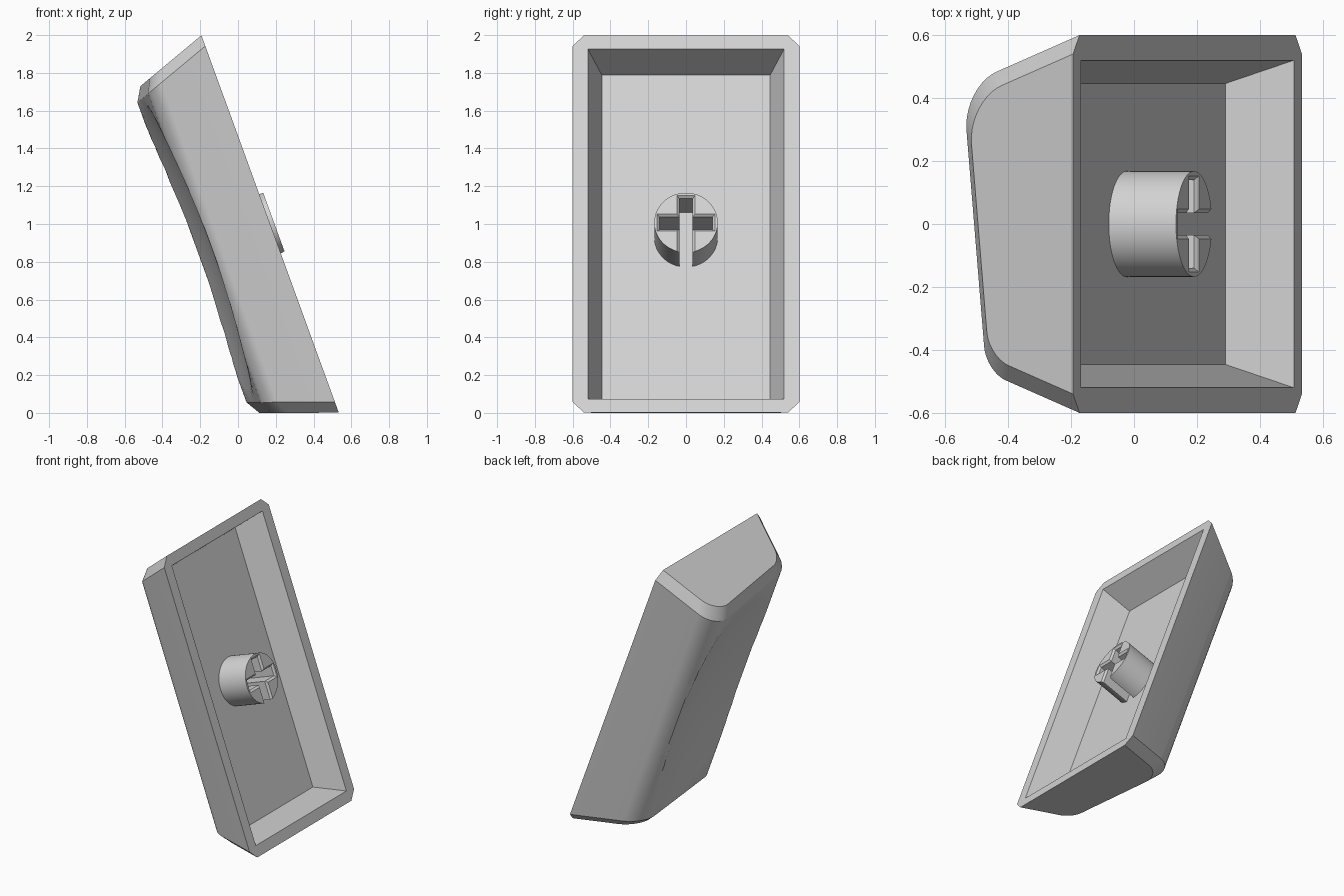
import bpy, bmesh
from math import sin, cos, pi, radians
from mathutils import Vector

if "Cube" in bpy.data.objects:
    bpy.data.objects.remove(bpy.data.objects["Cube"], do_unlink=True)

TILT = radians(20)
TAPER = 0.36         # wall draft
HALF_Y, HALF_V = 0.6, 1.063
BEVEL = 0.06

grey = bpy.data.materials.new("plain_grey")
grey.use_nodes = True
grey.diffuse_color = (0.65, 0.65, 0.65, 1)
grey.node_tree.nodes["Principled BSDF"].inputs["Base Color"].default_value = grey.diffuse_color


def place(y, w, v):
    """Cap space (across, depth from the opening, along) to world space."""
    return Vector((0.17 - w * cos(TILT) - v * sin(TILT), y,
                   1.0 - w * sin(TILT) + v * cos(TILT)))


def add_ring(bm, points):
    return [bm.verts.new(place(*p)) for p in points]


def bridge(bm, a, b, closed):
    n = len(a)
    for i in range(n if closed else n - 1):
        j = (i + 1) % n
        bm.faces.new((a[i], a[j], b[j], b[i]))


def finish(bm, name):
    bmesh.ops.recalc_face_normals(bm, faces=bm.faces[:])
    mesh = bpy.data.meshes.new(name)
    bm.to_mesh(mesh)
    bm.free()
    mesh.materials.append(grey)
    ob = bpy.data.objects.new(name, mesh)
    bpy.context.collection.objects.link(ob)
    return ob


def activate(ob):
    bpy.ops.object.select_all(action='DESELECT')
    ob.select_set(True)
    bpy.context.view_layer.objects.active = ob


def round_corner(a, corner, b, steps=10, weight=0.7):
    """Conic arc from a to b, pulled towards the corner."""
    out = []
    for i in range(steps + 1):
        t = i / steps
        k = ((1 - t) ** 2, 2 * t * (1 - t) * weight, t * t)
        out.append((a * k[0] + corner * k[1] + b * k[2]) / sum(k))
    return out


def section(inset):
    """Cross-section: wall, rounded corner, sloping top, rounded corner, wall."""
    hy, h = HALF_Y - inset, 0.41 - 0.67 * inset
    top = Vector((1, 0.1)).normalized()
    yl, yr = -(hy - TAPER * h) / (1 - 0.1 * TAPER), (hy - TAPER * h) / (1 + 0.1 * TAPER)
    low, high = Vector((yl, h + 0.1 * yl)), Vector((yr, h + 0.1 * yr))
    wall_l, wall_r = Vector((-TAPER, -1)).normalized(), Vector((TAPER, -1)).normalized()
    r_low, r_high = 0.08, 0.14
    left = round_corner(low + wall_l * r_low, low, low + top * r_low)
    right = round_corner(high - top * r_high, high, high + wall_r * r_high)
    flat = [left[-1].lerp(right[0], i / 20) for i in range(1, 20)]
    return [Vector((-hy, 0))] + left + flat + right + [Vector((hy, 0))]


def dished(y, w, v):
    """Lower the point to the shallow oval dish in the top."""
    dip = 0.07 * max(0, 1 - (v / 0.83) ** 2 - (y / 0.6) ** 2)
    return (y, min(w, 0.41 + 0.1 * y - dip), v)


# Cap body: lofted outer skin with bevelled ends
bm = bmesh.new()
outer, inner = section(0), section(BEVEL)
STATIONS = 48
rings = []
for i in range(STATIONS + 1):
    t = 2 * i / STATIONS - 1
    rings.append(add_ring(bm, [dished(y, w, t * (HALF_V - BEVEL - TAPER * w))
                               for y, w in outer]))
ends = [add_ring(bm, [(y, w, s * (HALF_V - TAPER * w)) for y, w in inner])
        for s in (-1, 1)]
skin = [ends[0]] + rings + [ends[1]]
for a, b in zip(skin, skin[1:]):
    bridge(bm, a, b, False)
for e in ends:
    bm.faces.new(e)

# Hollow underside: tapered pocket and flat rim
def rectangle(hy, w, hv):
    return add_ring(bm, [(-hy, w, -hv), (hy, w, -hv), (hy, w, hv), (-hy, w, hv)])

mouth = rectangle(0.52, 0, 0.987)
floor = rectangle(0.446, 0.205, 0.914)
bridge(bm, mouth, floor, True)
bm.faces.new(floor)
bm.faces.new([r[0] for r in rings] + [mouth[3], mouth[0]])
bm.faces.new([r[-1] for r in rings] + [mouth[2], mouth[1]])
for ring, e, a, b in ((rings[0], ends[0], 0, 1), (rings[-1], ends[1], 3, 2)):
    bm.faces.new((ring[0], e[0], e[-1], ring[-1], mouth[b], mouth[a]))
cap = finish(bm, "cap_body")

# Stem: round post
bm = bmesh.new()
N, R = 64, 0.168
loops = [add_ring(bm, [(R * cos(2 * pi * i / N), w, R * sin(2 * pi * i / N))
                       for i in range(N)]) for w in (-0.022, 0.23)]
bridge(bm, *loops, True)
for loop in loops:
    bm.faces.new(loop)
stem = finish(bm, "stem")


# Cross-shaped socket, open on the lower side, with a chamfered mouth
def cross(grow, w):
    a, b, low = 0.035 + grow, 0.14 + grow, -0.3
    half = [(a, low), (a, -a), (b, -a), (b, a), (a, a), (a, b)]
    return [(y, w, v) for y, v in half] + [(-y, w, v) for y, v in reversed(half)]

bm = bmesh.new()
loops = [add_ring(bm, cross(g, w)) for g, w in ((0.023, -0.032), (0, -0.009), (0, 0.26))]
bridge(bm, loops[0], loops[1], True)
bridge(bm, loops[1], loops[2], True)
bm.faces.new(loops[0])
bm.faces.new(loops[2])
cutter = finish(bm, "socket_cutter")
cutter.hide_render = True

cut = stem.modifiers.new("socket", 'BOOLEAN')
cut.operation = 'DIFFERENCE'
cut.solver = 'EXACT'
cut.object = cutter
activate(stem)
bpy.ops.object.modifier_apply(modifier=cut.name)
bpy.data.objects.remove(cutter, do_unlink=True)

# Smooth curves, crisp edges
for ob in (cap, stem):
    activate(ob)
    bpy.ops.object.shade_smooth_by_angle(angle=radians(20))
